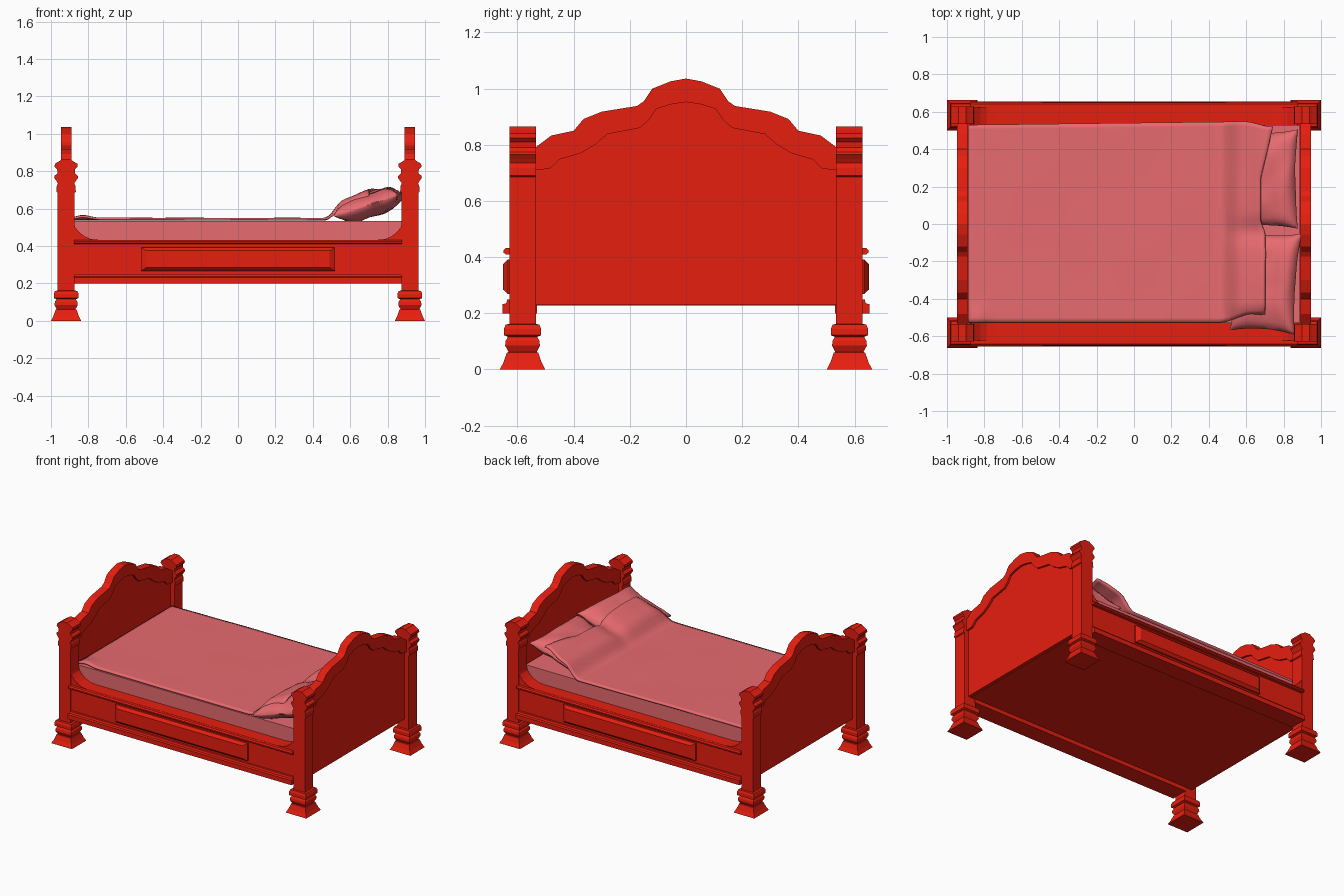
import bpy, bmesh, math
from mathutils import Matrix, noise, Vector

if "Cube" in bpy.data.objects:
    bpy.data.objects.remove(bpy.data.objects["Cube"])


def material(name, color):
    m = bpy.data.materials.new(name)
    m.diffuse_color = (*color, 1)
    m.use_nodes = True
    m.node_tree.nodes["Principled BSDF"].inputs["Base Color"].default_value = m.diffuse_color
    return m


RED = material("red_wood", (0.80, 0.013, 0.005))
PINK = material("pink_cloth", (0.80, 0.145, 0.16))


def make(name, bm, mat, mirror=None, smooth=None):
    bmesh.ops.recalc_face_normals(bm, faces=bm.faces)
    me = bpy.data.meshes.new(name)
    bm.to_mesh(me)
    bm.free()
    ob = bpy.data.objects.new(name, me)
    bpy.context.collection.objects.link(ob)
    me.materials.append(mat)
    if mirror:
        mod = ob.modifiers.new("mirror", 'MIRROR')
        mod.use_axis = mirror
        mod.use_mirror_merge = False
    if smooth:
        bpy.ops.object.select_all(action='DESELECT')
        ob.select_set(True)
        bpy.context.view_layer.objects.active = ob
        bpy.ops.object.shade_smooth_by_angle(angle=math.radians(smooth))
    return ob


def loft(rings):
    """Skin equal-length point rings and cap both ends."""
    bm = bmesh.new()
    rows = [[bm.verts.new(p) for p in r] for r in rings]
    n = len(rows[0])
    for a, b in zip(rows, rows[1:]):
        for i in range(n):
            bm.faces.new((a[i], a[(i + 1) % n], b[(i + 1) % n], b[i]))
    bm.faces.new(rows[0][::-1])
    bm.faces.new(rows[-1])
    return bm


def box(name, x0, x1, y0, y1, z0, z1, mat, mirror=None):
    ring = [(x0, y0), (x1, y0), (x1, y1), (x0, y1)]
    return make(name, loft([[(x, y, z) for x, y in ring] for z in (z0, z1)]), mat, mirror)


def smoothstep(a, b, t):
    t = min(1, max(0, (t - a) / (b - a)))
    return t * t * (3 - 2 * t)


# Four corner posts: square feet, plain shaft, caps moulded along x only
CX, CY = 0.919, 0.582
profile = [(.081, .081, 0), (.068, .068, .025), (.056, .056, .06), (.05, .05, .062), (.062, .062, .085),
           (.06, .06, .102), (.052, .052, .116), (.066, .066, .122), (.066, .066, .145), (.06, .06, .16),
           (.045, .047, .162), (.045, .047, .685), (.052, .047, .69), (.05, .047, .72), (.044, .047, .735),
           (.053, .047, .75), (.064, .047, .765), (.062, .047, .775), (.046, .047, .79), (.048, .047, .81),
           (.062, .047, .825), (.06, .047, .84), (.035, .047, .855), (.02, .047, .866)]
make("bed_post", loft([[(CX + sx * hx, CY + sy * hy, z) for sx, sy in ((-1, -1), (1, -1), (1, 1), (-1, 1))]
                       for hx, hy, z in profile]), RED, (True, True, False))

# Scalloped end boards with a thicker trim band along the top
top = [(0, 1.036), (.055, 1.026), (.12, 1.0), (.15, .955), (.175, .938), (.30, .918), (.365, .892),
       (.40, .85), (.48, .833), (.537, .79)]
low = [(0, .952), (.05, .945), (.105, .928), (.135, .885), (.165, .86), (.28, .838), (.325, .80),
       (.375, .77), (.45, .748), (.485, .715), (.537, .71)]


def full(half):
    return [(-y, z) for y, z in half[:0:-1]] + half


def end_board(name, outline, x0, x1):
    make(name, loft([[(x, y, z) for y, z in outline] for x in (x0, x1)]), RED, (True, False, False))


end_board("end_board_panel", full([(y, z + .02) for y, z in low]) + [(.537, .23), (-.537, .23)], .903, .932)
end_board("end_board_trim", full(top) + full(low)[::-1], .889, .946)

# Side rails sweeping up into the posts
sweep = [(.78, .435), (.82, .441), (.85, .46), (.868, .487), (.877, .525)]
sweep = [(.74, .433), (.785, .437), (.82, .452), (.85, .475), (.87, .50), (.877, .525)]
rail = [(-.88, .2), (.88, .2)] + [(x, z) for x, z in sweep[::-1]] + [(-x, z) for x, z in sweep]
make("side_rail", loft([[(x, y, z) for x, z in rail] for y in (.53, .622)]), RED, (False, True, False))


# Mouldings on the rails
def moulding(name, section):
    make(name, loft([[(x, y, z) for y, z in section] for x in (-.877, .877)]), RED, (False, True, False))


moulding("lower_moulding", [(.6, .2), (.654, .2), (.654, .232), (.64, .236), (.636, .25), (.6, .25)])
moulding("upper_moulding", [(.6, .41), (.642, .41), (.65, .416), (.65, .424), (.642, .432), (.6, .432)])

# Raised bevelled panel in the middle of each rail
make("rail_panel", loft([[(-hx, y, .33 - hz), (hx, y, .33 - hz), (hx, y, .33 + hz), (-hx, y, .33 + hz)]
                         for hx, hz, y in ((.518, .062, .61), (.518, .062, .634), (.49, .045, .652))]),
     RED, (False, True, False))

# Base board and mattress
box("base_board", -.91, .91, -.54, .54, .228, .27, RED)
box("mattress", -.888, .888, -.529, .529, .265, .535, PINK)

# Blanket, lifted over the pillows at the head
NX, NY = 64, 44
bm = bmesh.new()
grid = []
for i in range(NX + 1):
    row = []
    for j in range(NY + 1):
        s, v = i / NX, j / NY
        y0 = -.526 + .04 * smoothstep(.85, .95, s)
        y1 = .53 + .02 * s - .03 * smoothstep(.9, 1, s)
        y = y0 + v * (y1 - y0)
        # The free edge runs straight on one side and slants on the other
        head = .70 + smoothstep(-.06, .02, y) * (-.025 + .25 * max(0, y - .25))
        x = -.888 + s * (head + .888)
        gap = math.exp(-((y + .04) / .06) ** 2)
        fall = smoothstep(-.56, -.42, y)
        lift = (.095 * smoothstep(.46, .57, x) + .06 * smoothstep(.54, .74, x)) * (1 - .2 * gap) * (.5 + .5 * fall)
        wrinkle = noise.noise(Vector((x * 4, y * 3, 1.7))) * (.003 + .1 * lift)
        corner = .016 * math.exp(-((x + .83) / .05) ** 2 - ((y + .5) / .06) ** 2)
        row.append(bm.verts.new((x, y, .55 + lift + wrinkle + corner)))
    grid.append(row)
for a, b in zip(grid, grid[1:]):
    for j in range(NY):
        bm.faces.new((a[j], b[j], b[j + 1], a[j + 1]))
blanket = make("blanket", bm, PINK, smooth=50)
sol = blanket.modifiers.new("thickness", 'SOLIDIFY')
sol.thickness = .012


# Two soft pillows leaning on the head board
def pillow(name, loc, half_x, half_y, turn, seed):
    n = 24
    bm = bmesh.new()
    bmesh.ops.create_grid(bm, x_segments=n, y_segments=n, size=1)
    bmesh.ops.solidify(bm, geom=bm.faces[:], thickness=.02)
    mid = sum(v.co.z for v in bm.verts) / len(bm.verts)
    m = Matrix.Translation(loc) @ Matrix.Rotation(turn, 4, 'Z') @ Matrix.Rotation(-.33, 4, 'Y')
    for v in bm.verts:
        u, w, side = v.co.x, v.co.y, 1 if v.co.z > mid else -1
        puff = max(0, (1 - u ** 4) * (1 - w ** 4)) ** .6
        ripple = .012 * noise.noise(Vector((u * 1.8, w * 1.8, seed + side)))
        v.co = m @ Vector((u * half_x * (.92 + .08 * w * w), w * half_y * (.93 + .07 * u * u),
                           side * (.003 + .058 * puff) + ripple))
    make(name, bm, PINK, smooth=60)


pillow("pillow_far", (.705, .24, .622), .18, .265, .0, 3)
pillow("pillow_near", (.705, -.31, .617), .18, .27, -.07, 8)
